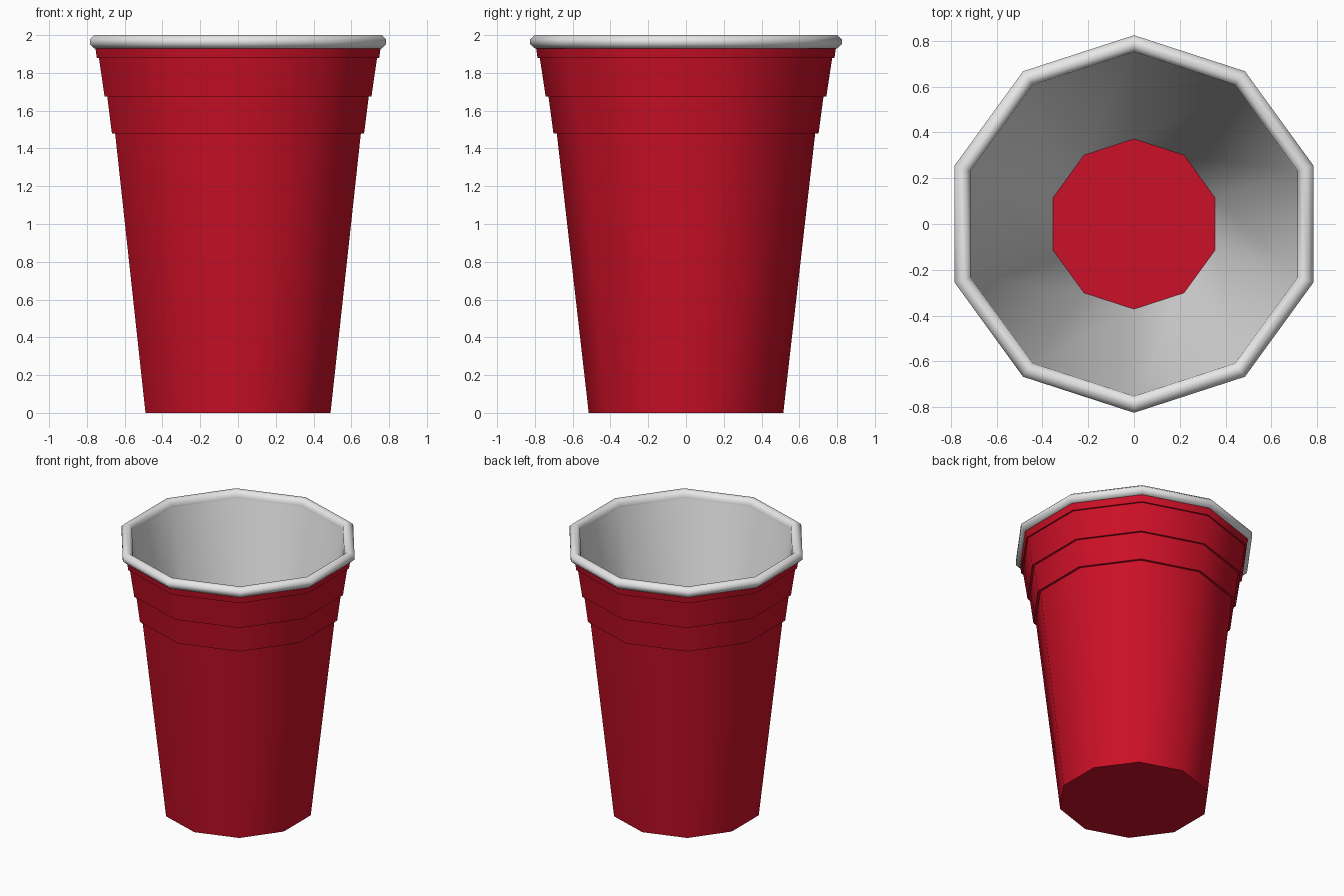
import bpy
import math

if "Cube" in bpy.data.objects:
    bpy.data.objects.remove(bpy.data.objects["Cube"])

SIDES = 10


def material(name, rgb):
    m = bpy.data.materials.new(name)
    m.diffuse_color = (*rgb, 1.0)
    m.use_nodes = True
    m.node_tree.nodes["Principled BSDF"].inputs["Base Color"].default_value = m.diffuse_color
    return m


red = material("cup red", (0.60, 0.005, 0.02))
white = material("lining white", (0.80, 0.80, 0.80))


def ring_part(name, profile, mat, cap_start=False, cap_end=False):
    """Sweep (radius, z) points around a ten-sided ring with a corner facing +y."""
    verts, faces = [], []
    for r, z in profile:
        for k in range(SIDES):
            a = math.pi / 2 + 2 * math.pi * k / SIDES
            verts.append((r * math.cos(a), r * math.sin(a), z))
    for i in range(len(profile) - 1):
        for k in range(SIDES):
            n = (k + 1) % SIDES
            a, b = i * SIDES, (i + 1) * SIDES
            faces.append((a + k, a + n, b + n, b + k))
    if cap_start:
        faces.append(tuple(reversed(range(SIDES))))
    if cap_end:
        last = (len(profile) - 1) * SIDES
        faces.append(tuple(range(last, last + SIDES)))
    me = bpy.data.meshes.new(name)
    me.from_pydata(verts, [], faces)
    me.materials.append(mat)
    ob = bpy.data.objects.new(name, me)
    bpy.context.collection.objects.link(ob)
    bpy.ops.object.select_all(action='DESELECT')
    ob.select_set(True)
    bpy.context.view_layer.objects.active = ob
    bpy.ops.object.shade_smooth_by_angle(angle=math.radians(60))
    return ob


# Tapered outer wall with three stepped bands and a closed underside
ring_part("outer_wall", [
    (0.515, 0.0), (0.684, 1.48),
    (0.702, 1.48), (0.728, 1.675),
    (0.743, 1.675), (0.774, 1.88),
    (0.786, 1.88), (0.795, 1.94)], red, cap_start=True)

# Rolled lip
ring_part("rim", [
    (0.785, 1.93), (0.80, 1.93), (0.825, 1.952), (0.825, 1.978),
    (0.80, 2.0), (0.775, 2.0), (0.752, 1.98), (0.75, 1.95)], white)

# White inside wall
ring_part("lining", [(0.75, 1.95), (0.372, 0.03)], white)

# Red inside floor
ring_part("floor", [(0.372, 0.03)], red, cap_end=True)
